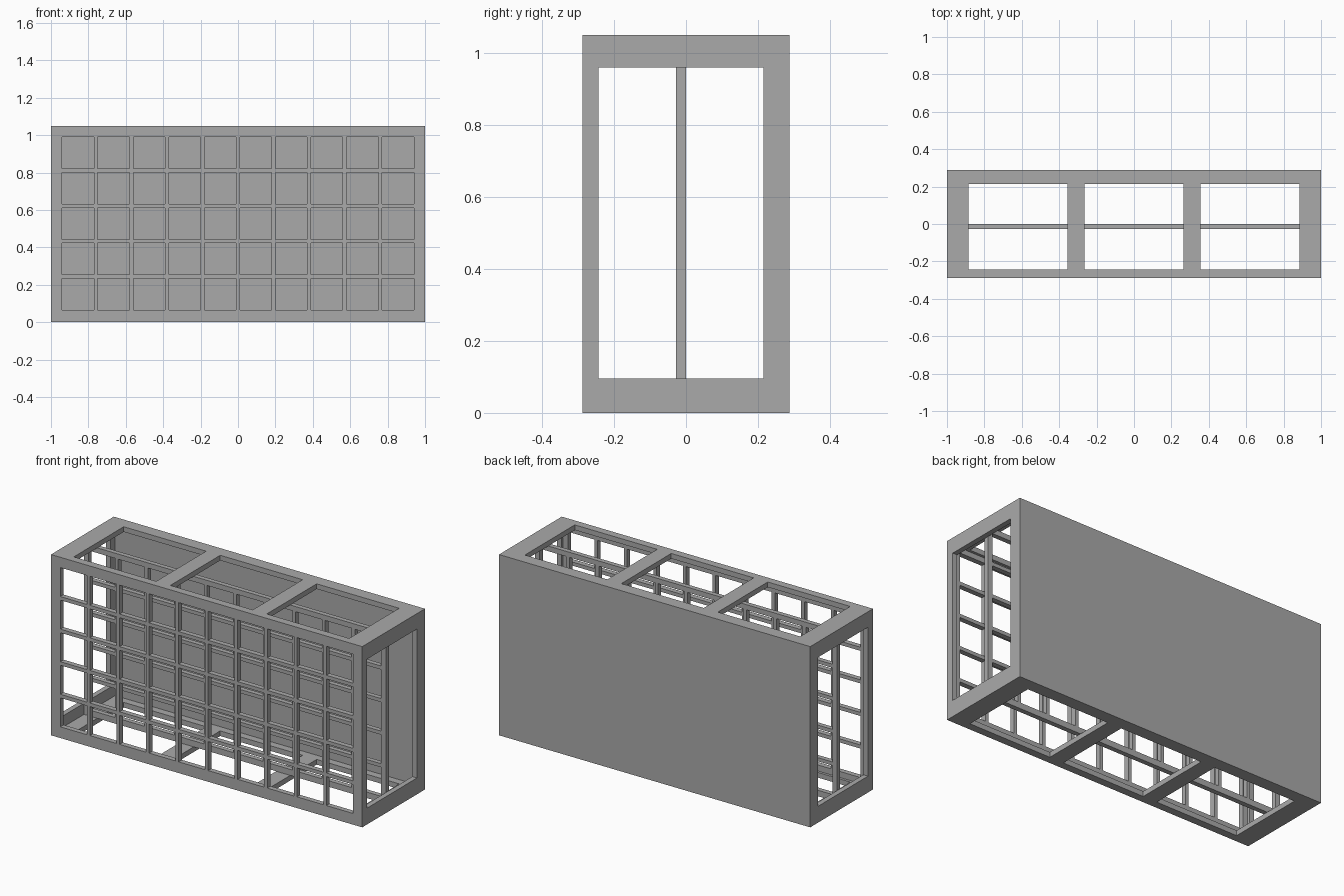
import bpy
import bmesh
from mathutils import Vector

default = bpy.data.objects.get("Cube")
if default:
    bpy.data.objects.remove(default, do_unlink=True)

W, D, H, T = 1.0, 0.288, 1.05, 0.03   # half width, half depth, height, wall

grey = bpy.data.materials.new("plain_grey")
grey.use_nodes = True
grey.diffuse_color = (0.4, 0.4, 0.4, 1)
grey.node_tree.nodes["Principled BSDF"].inputs["Base Color"].default_value = (0.4, 0.4, 0.4, 1)


def panel(name, origin, u_axis, v_axis, depth, us, vs):
    """Slab from cut lines; cells with both indices odd are openings."""
    u_axis, v_axis, origin = Vector(u_axis), Vector(v_axis), Vector(origin)
    bm = bmesh.new()
    grid = [[bm.verts.new(origin + u_axis * u + v_axis * v) for v in vs] for u in us]
    for i in range(len(us) - 1):
        for j in range(len(vs) - 1):
            if not (i % 2 and j % 2):
                bm.faces.new((grid[i][j], grid[i + 1][j], grid[i + 1][j + 1], grid[i][j + 1]))
    # Thicken the sheet into a slab
    sheet = bm.faces[:]
    copy = bmesh.ops.extrude_face_region(bm, geom=sheet, use_keep_orig=True)["geom"]
    bmesh.ops.translate(bm, vec=Vector(depth),
                        verts=[g for g in copy if isinstance(g, bmesh.types.BMVert)])
    bmesh.ops.recalc_face_normals(bm, faces=bm.faces[:])
    mesh = bpy.data.meshes.new(name)
    bm.to_mesh(mesh)
    bm.free()
    mesh.materials.append(grey)
    obj = bpy.data.objects.new(name, mesh)
    bpy.context.collection.objects.link(obj)
    return obj


def cuts(start, end, first, last, count, bar):
    """Cut lines for evenly spaced openings separated by bars."""
    size = (last - first - bar * (count - 1)) / count
    lines = [start]
    for k in range(count):
        a = first + k * (size + bar)
        lines += [a, a + size]
    return lines + [end]


X, Y, Z = (1, 0, 0), (0, 1, 0), (0, 0, 1)

# Front lattice, matching middle lattice and solid back
panel("front_lattice", (0, -D, 0), X, Z, (0, T, 0),
      cuts(-W, W, -0.94, 0.94, 10, 0.02), cuts(0, H, 0.065, 0.99, 5, 0.021))
panel("middle_lattice", (0, -0.028, 0), X, Z, (0, 0.028, 0),
      cuts(T - W, W - T, -0.94, 0.94, 10, 0.02), cuts(T, H - T, 0.065, 0.99, 5, 0.021))
panel("back_panel", (0, D, 0), X, Z, (0, -T, 0), [-W, W], [0, H])

# Open side frames
inner_y = [T - D, -0.243, 0.215, D - T]
for name, side in (("left_frame", 1), ("right_frame", -1)):
    panel(name, (side * W, 0, 0), Y, Z, (-side * T, 0, 0), inner_y, [0, 0.095, 0.96, H])

# Top and bottom frames with three openings each
three = cuts(T - W, W - T, -0.885, 0.885, 3, 0.09)
panel("top_frame", (0, 0, H), X, Y, (0, 0, -T), three, inner_y)
panel("bottom_frame", (0, 0, 0), X, Y, (0, 0, T), three, inner_y)
